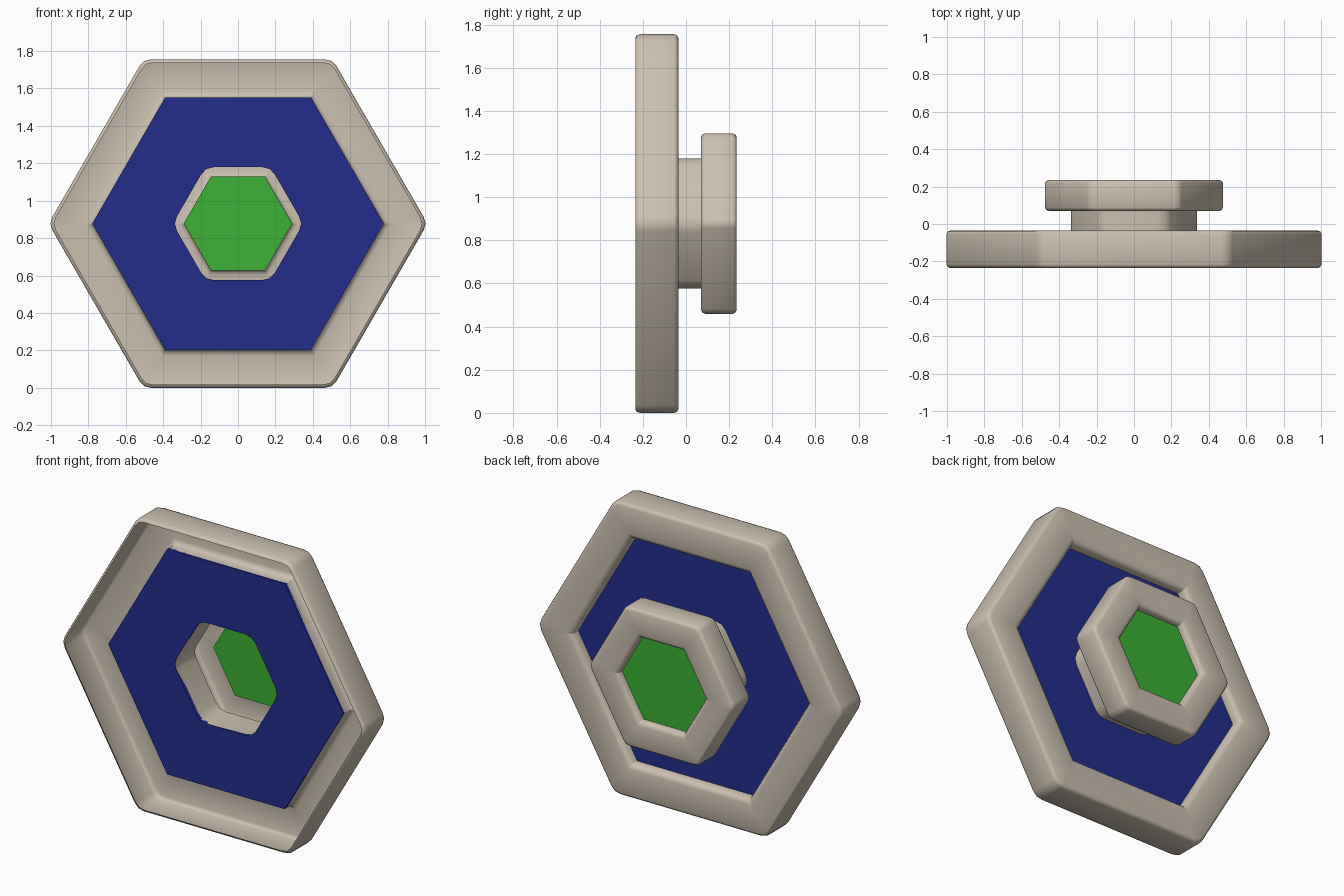
import bpy, bmesh, math
from mathutils import Vector

if "Cube" in bpy.data.objects:
    bpy.data.objects.remove(bpy.data.objects["Cube"])

CZ = 0.8775  # height of the common axis


def material(name, rgb):
    m = bpy.data.materials.new(name)
    m.diffuse_color = (*rgb, 1)
    m.use_nodes = True
    m.node_tree.nodes["Principled BSDF"].inputs["Base Color"].default_value = m.diffuse_color
    return m


TAN = material("warm_stone", (0.60, 0.53, 0.44))
BLUE = material("deep_blue", (0.017, 0.027, 0.26))
GREEN = material("leaf_green", (0.045, 0.44, 0.035))


def hex_loop(bm, apothem, round_len, y):
    """Hexagon ring of verts with points on +-x and rounded corners."""
    r = apothem / math.cos(math.pi / 6)
    pts = [Vector((r * math.cos(k * math.pi / 3), r * math.sin(k * math.pi / 3))) for k in range(6)]
    verts = []
    for k, p in enumerate(pts):
        a = p + (pts[k - 1] - p).normalized() * round_len
        b = p + (pts[(k + 1) % 6] - p).normalized() * round_len
        for t in (0, 0.5, 1):
            q = a * (1 - t) ** 2 + p * 2 * t * (1 - t) + b * t * t
            verts.append(bm.verts.new((q.x, y, CZ + q.y)))
    return verts


def hex_part(name, profile, mat, cap=False, closed=False, angle=50):
    """Loft hexagon loops given as (apothem, corner rounding, y)."""
    bm = bmesh.new()
    loops = [hex_loop(bm, *p) for p in profile]
    pairs = list(zip(loops, loops[1:]))
    if closed:
        pairs.append((loops[-1], loops[0]))
    for a, b in pairs:
        n = len(a)
        for i in range(n):
            j = (i + 1) % n
            bm.faces.new((a[i], a[j], b[j], b[i]))
    if cap:
        bm.faces.new(loops[0])
        bm.faces.new(loops[-1])
    bmesh.ops.recalc_face_normals(bm, faces=bm.faces)
    me = bpy.data.meshes.new(name)
    bm.to_mesh(me)
    bm.free()
    me.materials.append(mat)
    ob = bpy.data.objects.new(name, me)
    bpy.context.collection.objects.link(ob)
    bpy.ops.object.select_all(action='DESELECT')
    ob.select_set(True)
    bpy.context.view_layer.objects.active = ob
    bpy.ops.object.shade_smooth_by_angle(angle=math.radians(angle))
    return ob


# large frame: a hollow border, open at the front with a small lip
hex_part("outer_frame", [
    (0.860, 0.04, -0.235), (0.872, 0.04, -0.229), (0.8775, 0.04, -0.215),
    (0.8775, 0.04, -0.055), (0.872, 0.04, -0.041), (0.858, 0.04, -0.035),
    (0.705, 0.003, -0.035), (0.685, 0.003, -0.042), (0.675, 0.003, -0.060),
    (0.675, 0.003, -0.105)], TAN)

# blue plate with a hexagonal opening
hex_part("blue_plate", [
    (0.675, 0.003, -0.115), (0.302, 0.045, -0.115),
    (0.302, 0.045, -0.095), (0.675, 0.003, -0.095)], BLUE, closed=True, angle=30)

# short tube joining the plate to the rear ring
hex_part("tube", [(0.302, 0.045, -0.114), (0.302, 0.045, 0.072)], TAN)

# rear ring, hollow inside
hex_part("rear_ring", [
    (0.302, 0.045, 0.070), (0.400, 0.025, 0.070), (0.412, 0.025, 0.075),
    (0.418, 0.025, 0.088), (0.418, 0.025, 0.217), (0.412, 0.025, 0.230),
    (0.400, 0.025, 0.235), (0.275, 0.003, 0.235), (0.258, 0.003, 0.229),
    (0.250, 0.003, 0.215), (0.250, 0.003, 0.182)], TAN)

# green pane
hex_part("green_pane", [(0.251, 0.003, 0.180), (0.251, 0.003, 0.192)],
         GREEN, cap=True, angle=30)
